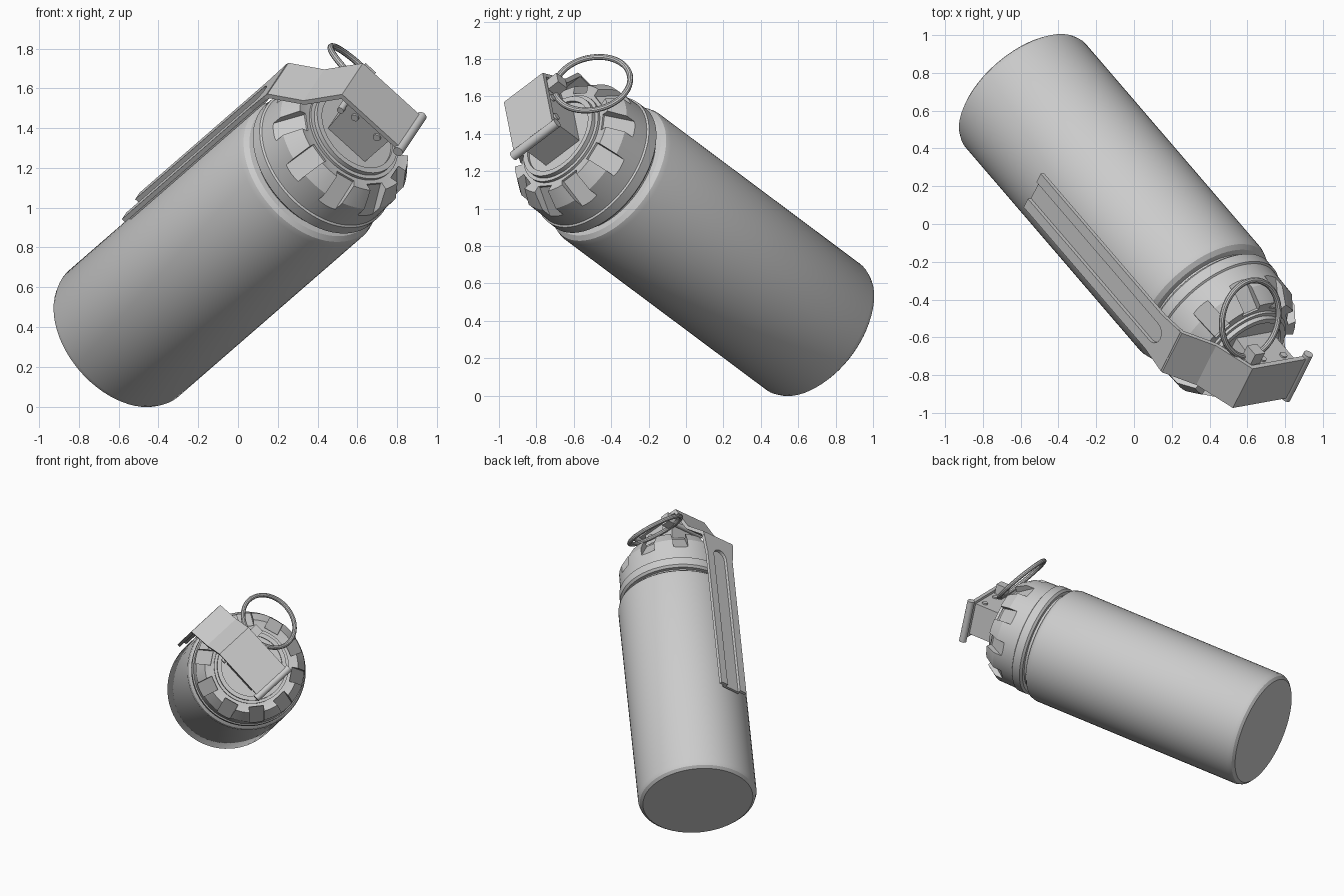
import bpy, bmesh, math
from mathutils import Matrix, Vector

if "Cube" in bpy.data.objects:
    bpy.data.objects.remove(bpy.data.objects["Cube"])

# Tilted frame: X = lever side, Y = across the lever, Z = canister axis
axis = Vector((0.567, -0.660, 0.493)).normalized()
side = Vector((-0.735, -0.132, 0.667))
side = (side - axis * side.dot(axis)).normalized()
cross = axis.cross(side)
FRAME = Matrix((side, cross, axis)).transposed().to_4x4()
FRAME.translation = (-0.574, 0.68, 0.368)

grey = bpy.data.materials.new("grey metal")
grey.diffuse_color = (0.6, 0.6, 0.6, 1)
grey.use_nodes = True
grey.node_tree.nodes["Principled BSDF"].inputs["Base Color"].default_value = grey.diffuse_color


def finish(name, bm, smooth=True):
    bmesh.ops.remove_doubles(bm, verts=bm.verts, dist=1e-5)
    bmesh.ops.recalc_face_normals(bm, faces=bm.faces)
    me = bpy.data.meshes.new(name)
    bm.to_mesh(me)
    bm.free()
    me.materials.append(grey)
    ob = bpy.data.objects.new(name, me)
    bpy.context.collection.objects.link(ob)
    ob.matrix_world = FRAME
    if smooth:
        smooth_edges(ob)
    return ob


def smooth_edges(ob):
    bpy.ops.object.select_all(action='DESELECT')
    ob.select_set(True)
    bpy.context.view_layer.objects.active = ob
    bpy.ops.object.shade_smooth_by_angle(angle=math.radians(30))


def lathe(name, profile, steps=64, smooth=True):
    bm = bmesh.new()
    vs = [bm.verts.new((r, 0, z)) for r, z in profile]
    es = [bm.edges.new(p) for p in zip(vs, vs[1:])]
    bmesh.ops.spin(bm, geom=vs + es, cent=(0, 0, 0), axis=(0, 0, 1),
                   angle=math.tau, steps=steps)
    return finish(name, bm, smooth)


def add_prism(bm, pts, lo, hi, along):
    # 2D points are (X, Z) when extruded along Y, (Y, Z) when along X
    def place(p, d):
        return (p[0], d, p[1]) if along == 'Y' else (d, p[0], p[1])
    vs = [bm.verts.new(place(p, lo)) for p in pts]
    face = bm.faces.new(vs)
    ext = bmesh.ops.extrude_face_region(bm, geom=[face])
    new = [g for g in ext['geom'] if isinstance(g, bmesh.types.BMVert)]
    shift = Vector(place((0, 0), hi - lo))
    bmesh.ops.translate(bm, verts=new, vec=shift)
    if len(bm.faces) and face.is_valid is False:
        bm.faces.new(vs)
    elif face.is_valid and all(len(e.link_faces) == 1 for e in face.edges):
        bm.faces.new(vs)
    return vs + new


def prism(name, pts, lo, hi, along='Y', smooth=False):
    bm = bmesh.new()
    add_prism(bm, pts, lo, hi, along)
    return finish(name, bm, smooth)


def rod(name, x, z, r, y0, y1):
    pts = [(x + r * math.cos(i * math.tau / 16), z + r * math.sin(i * math.tau / 16))
           for i in range(16)]
    return prism(name, pts, y0, y1, smooth=True)


# Canister with rounded rim, shoulder and groove
lathe("canister", [(0, -0.043), (0.39, -0.043), (0.41, -0.027), (0.42, 0),
                   (0.42, 1.63), (0.412, 1.66), (0.39, 1.68), (0.36, 1.685),
                   (0.36, 1.72), (0, 1.72)])
lathe("collar", [(0, 1.71), (0.385, 1.71), (0.40, 1.725), (0.40, 1.785),
                 (0.385, 1.795), (0, 1.795)])

# Cap with ten sloping notches
cap = lathe("notched_cap", [(0, 1.785), (0.39, 1.785), (0.386, 1.95),
                            (0.33, 2.04), (0.28, 2.03), (0, 2.03)], 80, False)
bm = bmesh.new()
for i in range(10):
    vs = add_prism(bm, [(0.285, 2.02), (0.42, 1.84), (0.5, 1.84), (0.5, 2.2),
                        (0.285, 2.2)], -0.052, 0.052, 'Y')
    bmesh.ops.rotate(bm, verts=vs, cent=(0, 0, 0),
                     matrix=Matrix.Rotation(i * math.tau / 10, 3, 'Z'))
cutter = finish("notch_cutter", bm, False)
cutter.hide_render = True
mod = cap.modifiers.new("notches", 'BOOLEAN')
mod.operation = 'DIFFERENCE'
mod.object = cutter
bpy.context.view_layer.objects.active = cap
bpy.ops.object.modifier_apply(modifier="notches")
bpy.data.objects.remove(cutter)
smooth_edges(cap)

# Neck rings and the fuse block on top
lathe("neck_rings", [(0, 2.0), (0.265, 2.0), (0.265, 2.045), (0.245, 2.045),
                     (0.245, 2.07), (0.215, 2.07), (0.215, 2.055), (0, 2.055)])
prism("fuse_block", [(-0.125, 2.03), (0.125, 2.03), (0.15, 2.24), (0.15, 2.285),
                     (-0.125, 2.285)], -0.12, 0.12)
for x in (0.08, -0.07):
    rod("block_pin", x, 2.235, 0.02, -0.13, 0.13)

# Lever: bent strap over the block, then a long plate with a recessed channel
prism("lever_strap", [(0.466, 1.94), (0.466, 1.97), (0.32, 2.10), (0.215, 2.306),
                      (-0.17, 2.306), (-0.17, 2.28), (0.20, 2.28), (0.30, 2.085),
                      (0.445, 1.955), (0.445, 1.94)], -0.14, 0.14)
arc = [(0.06 * math.cos(a), 1.80 + 0.06 * math.sin(a))
       for a in (math.pi * i / 10 for i in range(11))]
prism("lever_plate", [(0.06, 0.667)] + arc + [(-0.06, 0.667), (-0.12, 0.667),
      (-0.12, 1.80), (-0.14, 1.96), (0.14, 1.96), (0.12, 1.80), (0.12, 0.667)],
      0.445, 0.468, 'X')
prism("lever_channel", [(-0.075, 0.667), (0.075, 0.667), (0.075, 1.875),
                        (-0.075, 1.875)], 0.428, 0.446, 'X')
rod("hinge_rod", -0.19, 2.29, 0.026, -0.16, 0.16)

# Safety pin with its head, and the pull ring
rod("safety_pin", 0.16, 2.225, 0.018, -0.19, 0.15)
prism("pin_head", [(0.125, 2.19), (0.195, 2.19), (0.195, 2.265), (0.125, 2.265)],
      -0.20, -0.125)
bm = bmesh.new()
tilt = (Matrix.Translation((0.15, -0.30, 2.094))
        @ Vector((0, 0, 1)).rotation_difference(Vector((0, -0.53, 0.85))).to_matrix().to_4x4())
N, K = 48, 10
grid = []
for i in range(N):
    a = math.tau * i / N
    row = []
    for k in range(K):
        b = math.tau * k / K
        r = 0.205 + 0.016 * math.cos(b)
        row.append(bm.verts.new(tilt @ Vector((r * math.cos(a), r * math.sin(a),
                                               0.016 * math.sin(b)))))
    grid.append(row)
for i in range(N):
    for k in range(K):
        j, m = (i + 1) % N, (k + 1) % K
        bm.faces.new((grid[i][k], grid[j][k], grid[j][m], grid[i][m]))
finish("pull_ring", bm)
